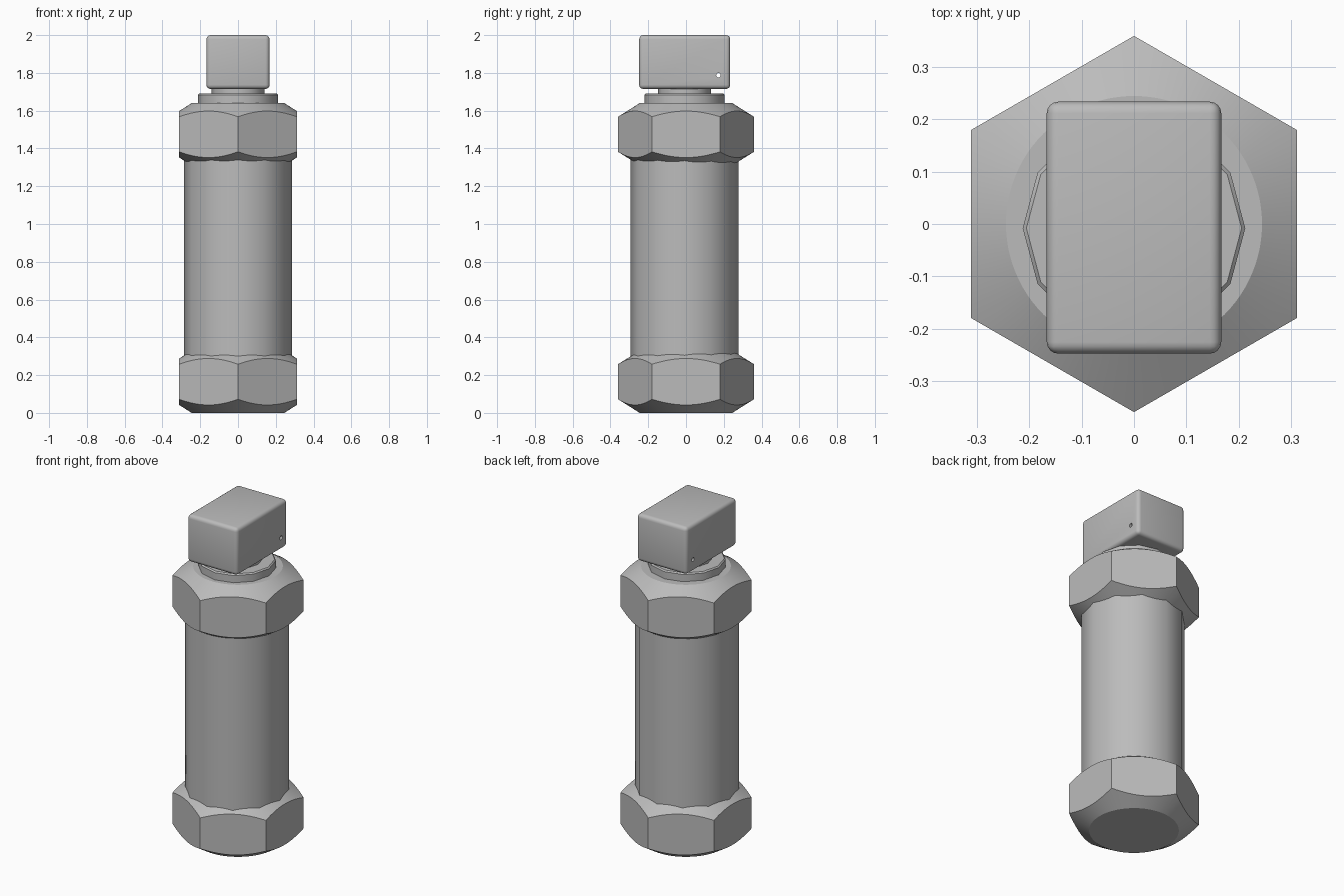
import bpy, bmesh, math
from mathutils import Matrix

cube = bpy.data.objects.get("Cube")
if cube:
    bpy.data.objects.remove(cube)

GREY = (0.5, 0.5, 0.5, 1)
mat = bpy.data.materials.new("plain grey")
mat.diffuse_color = GREY
mat.use_nodes = True
mat.node_tree.nodes["Principled BSDF"].inputs["Base Color"].default_value = GREY

AXIS_Y = -0.008     # the turned parts sit slightly forward


def add_object(name, bm, location=(0, 0, 0)):
    bmesh.ops.recalc_face_normals(bm, faces=bm.faces)
    mesh = bpy.data.meshes.new(name)
    bm.to_mesh(mesh)
    bm.free()
    mesh.materials.append(mat)
    obj = bpy.data.objects.new(name, mesh)
    obj.location = location
    bpy.context.collection.objects.link(obj)
    return obj


def lathe(name, profile, sides, location=(0, 0, 0), turn=0.0):
    """Closed solid of revolution from (radius, z) pairs, bottom to top."""
    bm = bmesh.new()
    rings = []
    for r, z in profile:
        angles = [turn + math.tau * i / sides for i in range(sides)]
        rings.append([bm.verts.new((r * math.cos(a), r * math.sin(a), z)) for a in angles])
    for low, high in zip(rings, rings[1:]):
        for i in range(sides):
            j = (i + 1) % sides
            bm.faces.new((low[i], low[j], high[j], high[i]))
    bm.faces.new(rings[0][::-1])
    bm.faces.new(rings[-1])
    return add_object(name, bm, location)


def activate(obj):
    bpy.ops.object.select_all(action='DESELECT')
    obj.select_set(True)
    bpy.context.view_layer.objects.active = obj


def smooth(obj, degrees):
    activate(obj)
    bpy.ops.object.shade_smooth_by_angle(angle=math.radians(degrees))


def apply_boolean(obj, cutter, operation):
    cutter.hide_render = True
    mod = obj.modifiers.new("cut", 'BOOLEAN')
    mod.object, mod.operation, mod.solver = cutter, operation, 'EXACT'
    bpy.context.view_layer.update()
    activate(obj)
    bpy.ops.object.modifier_apply(modifier=mod.name)
    bpy.data.objects.remove(cutter)


# Hex nuts: a hexagonal prism trimmed by a double cone for the curved chamfers
NUT_HEIGHT = 0.33
for name, base in (("bottom_nut", 0.0), ("top_nut", 1.31)):
    nut = lathe(name, [(0.36, 0), (0.36, NUT_HEIGHT)], 6, (0, 0, base), math.pi / 2)
    cone = lathe("nut_chamfer_cutter",
                 [(0.245, 0), (0.42, 0.11), (0.42, NUT_HEIGHT - 0.11), (0.245, NUT_HEIGHT)],
                 96, (0, 0, base))
    apply_boolean(nut, cone, 'INTERSECT')
    smooth(nut, 25)

# Barrel between the nuts
barrel = lathe("barrel", [(0.285, 0.25), (0.285, 1.39)], 12, (0, AXIS_Y, 0))
smooth(barrel, 35)

# Collar and neck under the head
collar = lathe("collar", [(0.213, 1.62), (0.213, 1.683), (0.206, 1.69)], 12, (0, AXIS_Y, 0))
smooth(collar, 35)
neck = lathe("neck", [(0.14, 1.67), (0.14, 1.73)], 12, (0, AXIS_Y, 0))
smooth(neck, 35)

# Rounded block head
bm = bmesh.new()
bmesh.ops.create_cube(bm, size=1, matrix=Matrix.Diagonal((0.334, 0.482, 0.285, 1)))
bmesh.ops.bevel(bm, geom=bm.edges[:], offset=0.022, segments=4, profile=0.5, affect='EDGES')
head = add_object("head", bm, (0, -0.007, 1.8575))

# Lock-wire hole through the head
bm = bmesh.new()
bmesh.ops.create_cone(bm, cap_ends=True, segments=16, radius1=0.012, radius2=0.012, depth=0.6,
                      matrix=Matrix.Rotation(math.pi / 2, 4, 'Y'))
drill = add_object("hole_cutter", bm, (0, 0.172, 1.788))
apply_boolean(head, drill, 'DIFFERENCE')
smooth(head, 30)
